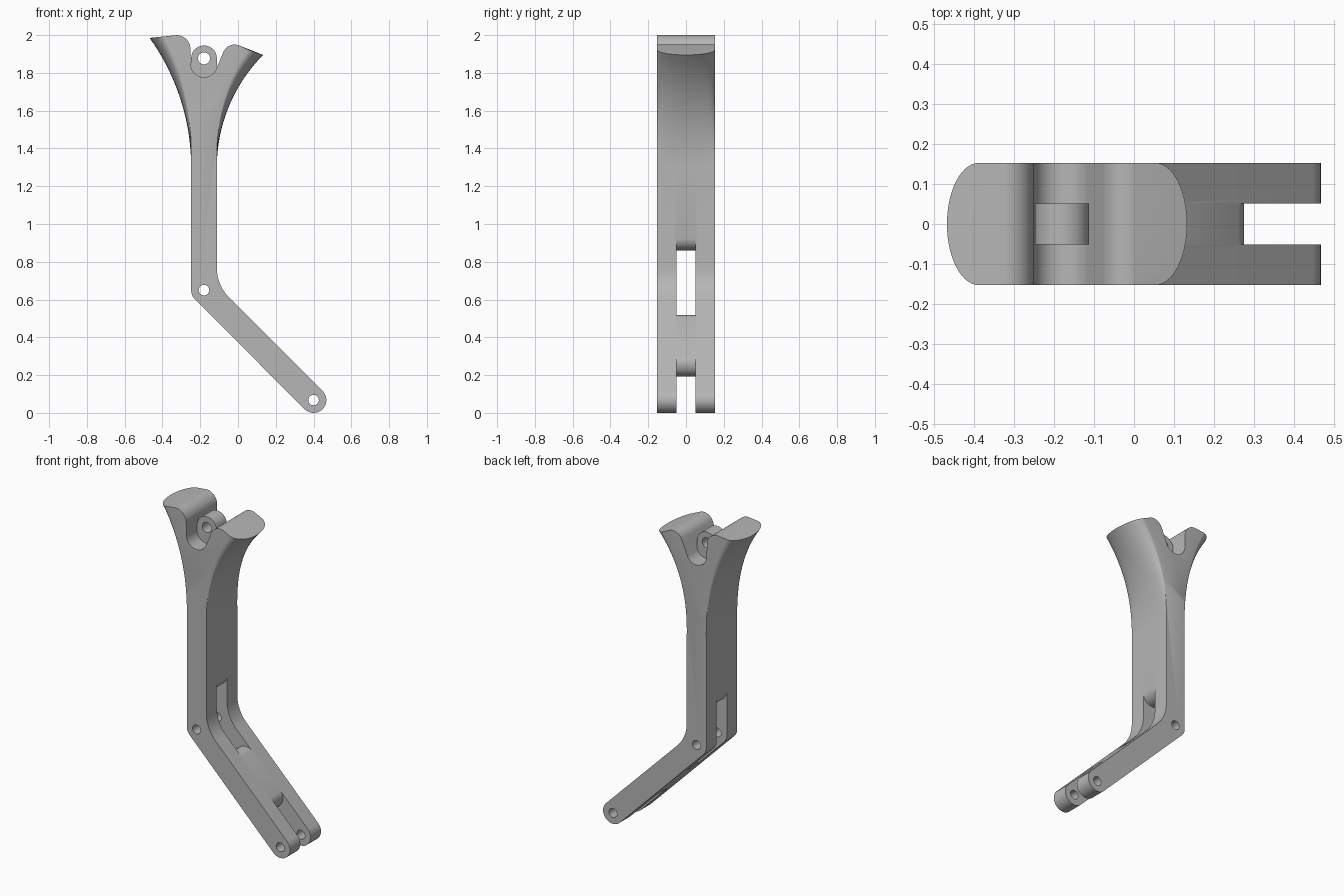
import bpy
import bmesh
from math import sin, cos, pi, radians, sqrt

if "Cube" in bpy.data.objects:
    bpy.data.objects.remove(bpy.data.objects["Cube"], do_unlink=True)

grey = bpy.data.materials.new("matte_grey")
grey.use_nodes = True
grey.diffuse_color = (0.47, 0.47, 0.47, 1)
grey.node_tree.nodes["Principled BSDF"].inputs["Base Color"].default_value = (0.47, 0.47, 0.47, 1)

HALF = 0.153      # half thickness in y
SLOT = 0.051      # half width of slots and lug
R = 0.068         # half width of the limbs
KNEE = (-0.18, 0.65)
FOOT = (0.4, R)
TOP = (-0.18, 1.877)
FLARE = 1.3       # height where the flare starts


def arc(c, r, a, b, n=16):
    """Points of an arc in the xz plane, angles in degrees."""
    steps = [radians(a + (b - a) * i / n) for i in range(n + 1)]
    return [(c[0] + r * cos(t), c[1] + r * sin(t)) for t in steps]


def loft(name, outline, ys):
    """Stack the outlines given by outline(y) along y and cap both ends."""
    bm = bmesh.new()
    rings = [[bm.verts.new((x, y, z)) for x, z in outline(y)] for y in ys]
    n = len(rings[0])
    for a, b in zip(rings, rings[1:]):
        for i in range(n):
            j = (i + 1) % n
            bm.faces.new((a[i], a[j], b[j], b[i]))
    bm.faces.new(rings[0])
    bm.faces.new(rings[-1][::-1])
    bmesh.ops.recalc_face_normals(bm, faces=bm.faces)
    mesh = bpy.data.meshes.new(name)
    bm.to_mesh(mesh)
    bm.free()
    mesh.materials.append(grey)
    obj = bpy.data.objects.new(name, mesh)
    bpy.context.collection.objects.link(obj)
    return obj


def plate(name, points, half):
    return loft(name, lambda y: points, (-half, half))


def activate(obj):
    bpy.ops.object.select_all(action='DESELECT')
    obj.select_set(True)
    bpy.context.view_layer.objects.active = obj


def cut(obj, points, half):
    """Subtract a prism from obj."""
    cutter = plate("cutter", points, half)
    cutter.hide_render = True
    mod = obj.modifiers.new("cut", 'BOOLEAN')
    mod.operation = 'DIFFERENCE'
    mod.solver = 'EXACT'
    mod.object = cutter
    activate(obj)
    bpy.ops.object.modifier_apply(modifier=mod.name)
    bpy.data.objects.remove(cutter, do_unlink=True)


def flank(side, reach, top, y, n=20):
    """Flaring side edge, bottom to top, bowed elliptically across y."""
    rise = top - FLARE
    radius = (reach ** 2 + rise ** 2) / (2 * reach)
    bow = 1 - sqrt(max(0, 1 - (y / HALF) ** 2))
    points = []
    for i in range(n + 1):
        t = i / n
        out = radius - sqrt(radius ** 2 - (rise * t) ** 2)
        out -= 0.08 * t ** 1.5 * bow
        points.append((TOP[0] + side * (R + out), FLARE + rise * t))
    return points


def body_outline(y):
    bow = 1 - sqrt(max(0, 1 - (y / HALF) ** 2))
    points = arc(FOOT, R, -135, 45)                        # foot end
    points += arc((0.108, 0.767), 0.22, 225, 180, 10)      # inside of the bend
    points += flank(1, 0.245, 1.895 + 0.028 * bow, y)      # right flare
    points += arc((-0.018, 1.885), 0.065, 70, 155)         # small horn
    points += arc((TOP[0], 1.847), 0.07, -25, -180, 20)    # valley
    points += arc((-0.325, 1.927), 0.073, 0, 90)           # tall horn
    points += flank(-1, 0.22, 1.985 + 0.008 * bow, y)[::-1]
    points += arc(KNEE, R, 180, 225, 8)                    # outside of the bend
    return points


# Main bent limb with flared cradle
SLICES = 28
body = loft("bent_limb", body_outline,
            [-HALF * cos(pi * i / SLICES) for i in range(SLICES + 1)])

# Slot at the bend, with rounded ends facing the pivot
r = R + 0.0006
knee_slot = arc((KNEE[0], 0.928), r, 180, 360, 24) + [(0.2, 0.928)]
knee_slot += arc((0.018, 0.45), r, 45, 225, 24) + [(-0.4, 0.4), (-0.4, 0.928)]
cut(body, knee_slot, SLOT)

# Fork slot at the foot
fork_slot = arc((0.207, 0.261), r, 45, -135, 24)
fork_slot += [(0.2, -0.2), (0.7, -0.2), (0.7, 0.3)]
cut(body, fork_slot, SLOT)

# Pin holes
for centre in (KNEE, FOOT):
    cut(body, arc(centre, 0.028, 0, 345, 23), 0.3)

# Lug standing in the valley
lug = plate("top_lug", arc(TOP, R, 0, 180, 24)
            + [(TOP[0] - R, 1.76), (TOP[0] + R, 1.76)], SLOT)
cut(lug, arc(TOP, 0.032, 0, 345, 23), 0.3)

for obj in (body, lug):
    activate(obj)
    bpy.ops.object.shade_smooth_by_angle(angle=radians(30))
